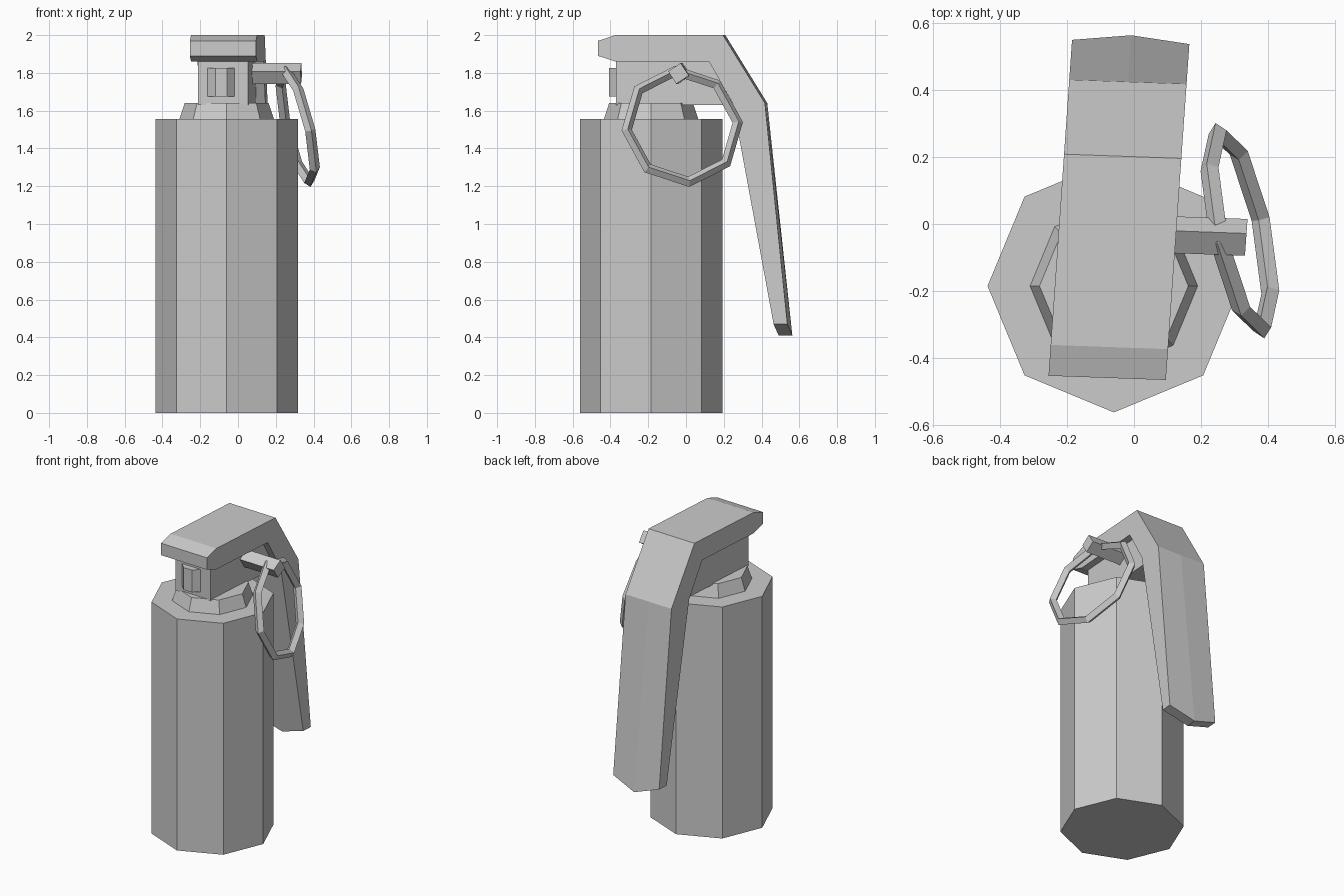
import bpy, bmesh
from math import radians
from mathutils import Matrix, Vector

if "Cube" in bpy.data.objects:
    bpy.data.objects.remove(bpy.data.objects["Cube"], do_unlink=True)

steel = bpy.data.materials.new("grey_steel")
steel.use_nodes = True
GREY = (0.6, 0.6, 0.6, 1)
steel.diffuse_color = GREY
steel.node_tree.nodes["Principled BSDF"].inputs["Base Color"].default_value = GREY

# Slightly twisted frame shared by the head, lever and pin
SKEW = Matrix(((1, 0.07, 0, -0.048), (-0.036, 1, 0, -0.002), (0, 0, 1, 0), (0, 0, 0, 1)))


def finish(name, bm, matrix=Matrix()):
    bm.transform(matrix)
    bmesh.ops.recalc_face_normals(bm, faces=bm.faces)
    mesh = bpy.data.meshes.new(name)
    bm.to_mesh(mesh)
    bm.free()
    mesh.materials.append(steel)
    obj = bpy.data.objects.new(name, mesh)
    bpy.context.collection.objects.link(obj)
    return obj


def prism(name, x, y, z0, z1, r0, r1, turn=0, sides=8):
    bm = bmesh.new()
    bmesh.ops.create_cone(bm, cap_ends=True, segments=sides, radius1=r0, radius2=r1, depth=z1 - z0)
    place = Matrix.Translation((x, y, (z0 + z1) / 2)) @ Matrix.Rotation(radians(turn), 4, 'Z')
    return finish(name, bm, place)


# Body and tapered collar
prism("body", -0.06, -0.185, 0, 1.555, 0.377, 0.377)
prism("collar", -0.06, -0.185, 1.555, 1.64, 0.25, 0.222)

# Head block and the small knob on its front
bm = bmesh.new()
bmesh.ops.create_cube(bm, size=1)
finish("head_block", bm, SKEW @ Matrix.Translation((-0.005, -0.075, 1.75)) @ Matrix.Diagonal((0.265, 0.58, 0.24, 1)))
prism("front_knob", -0.088, -0.333, 1.675, 1.825, 0.08, 0.08, 22.5)

# Safety lever: side profile swept over three columns, with a pointed tip
profile = [(-0.457, 1.89), (-0.457, 1.97), (-0.365, 2.0), (0.204, 2.0), (0.426, 1.64),
           (0.545, 0.47), (0.472, 0.47), (0.256, 1.64), (0.13, 1.86), (-0.365, 1.86)]
TIP = (5, 6)
bm = bmesh.new()
columns = []
for x in (-0.175, 0, 0.175):
    column = []
    for i, (y, z) in enumerate(profile):
        if x == 0 and i in TIP:
            y, z = y + 0.02, 0.41
        column.append(bm.verts.new((x, y, z)))
    columns.append(column)
for a, b in zip(columns, columns[1:]):
    for i in range(len(profile)):
        j = (i + 1) % len(profile)
        bm.faces.new((a[i], a[j], b[j], b[i]))
bm.faces.new(columns[0])
bm.faces.new(columns[-1])
finish("safety_lever", bm, SKEW)

# Square pin sticking out of the side
bm = bmesh.new()
bmesh.ops.create_cone(bm, cap_ends=True, segments=4, radius1=0.056, radius2=0.056, depth=0.285)
turn = Matrix.Rotation(radians(-12), 4, 'X') @ Matrix.Rotation(radians(90), 4, 'Y')
finish("pin", bm, SKEW @ Matrix.Translation((0.242, -0.024, 1.797)) @ turn)

# Tilted pull ring hanging from the pin
normal = Vector((1, 0.21, 0.235)).normalized()
across = Vector((-0.21, 1, 0)).normalized()
up = normal.cross(across)
tilt = Matrix((across, up, normal)).transposed().to_4x4()
bpy.ops.mesh.primitive_torus_add(major_segments=8, minor_segments=4, major_radius=0.302, minor_radius=0.028)
ring = bpy.context.object
ring.name = ring.data.name = "pull_ring"
ring.data.transform(Matrix.Translation((0.316, -0.02, 1.517)) @ tilt @ Matrix.Rotation(radians(4), 4, 'Z'))
ring.location = (0, 0, 0)
ring.data.materials.append(steel)
